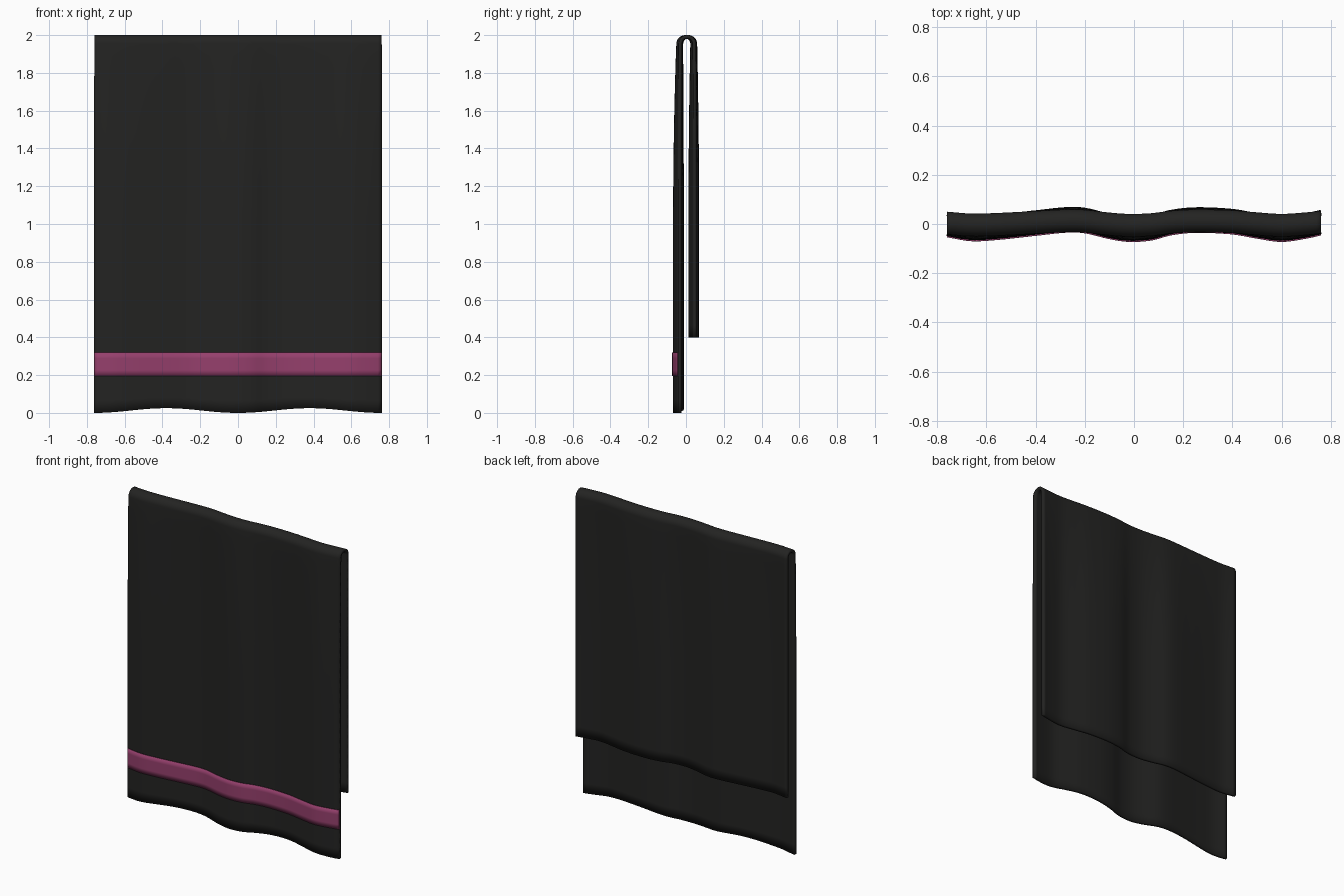
import bpy, math

if "Cube" in bpy.data.objects:
    bpy.data.objects.remove(bpy.data.objects["Cube"])

HALF_W, THICK, RAD = 0.76, 0.018, 0.037
NX = 76
Z_ARC = 2.0 - THICK / 2 - RAD

# Control points of the soft ripple across the width (x, strength)
RIPPLE = [(-.76, 0), (-.66, -.85), (-.55, -.55), (-.4, .3), (-.27, 1), (-.2, .85),
          (-.1, -.4), (-.02, -1), (.07, -.7), (.15, .4), (.25, .95), (.4, .6),
          (.5, -.3), (.6, -1), (.7, -.3), (.76, .4)]


def ripple(x):
    n = len(RIPPLE)
    i = max(k for k in range(n - 1) if x >= RIPPLE[k][0] - 1e-6)

    def slope(k):
        a, b = RIPPLE[max(k - 1, 0)], RIPPLE[min(k + 1, n - 1)]
        return (b[1] - a[1]) / (b[0] - a[0])
    (x0, y0), (x1, y1) = RIPPLE[i], RIPPLE[i + 1]
    h = x1 - x0
    t = (x - x0) / h
    return ((2*t**3 - 3*t*t + 1) * y0 + (t**3 - 2*t*t + t) * h * slope(i)
            + (3*t*t - 2*t**3) * y1 + (t**3 - t*t) * h * slope(i + 1))


def cloth_point(x, y, z, offset=0.0, lift=False):
    # folds deepen away from the top; front panel swings out slightly
    s = min(1.0, max(0.0, 2.0 - z))
    s = s * (2 - s)
    y += (0.008 + 0.011 * s) * ripple(x) + offset
    if y < 0 and z < Z_ARC:
        y -= 0.007 * s
    if lift:
        z += 0.025 * math.sin(math.pi * x / HALF_W) ** 2 * max(0, 1 - z / 0.2)
    return (x, y, z)


def sheet(name, profile, thickness, color, offset=0.0, lift=False):
    xs = [-HALF_W + 2 * HALF_W * i / NX for i in range(NX + 1)]
    m = len(profile)
    verts = [cloth_point(x, y, z, offset, lift) for x in xs for y, z in profile]
    faces = [(i*m + j, (i+1)*m + j, (i+1)*m + j + 1, i*m + j + 1)
             for i in range(NX) for j in range(m - 1)]
    me = bpy.data.meshes.new(name)
    me.from_pydata(verts, [], faces)
    ob = bpy.data.objects.new(name, me)
    bpy.context.collection.objects.link(ob)
    mod = ob.modifiers.new("thickness", 'SOLIDIFY')
    mod.thickness, mod.offset = thickness, 0
    mat = bpy.data.materials.new(name + "_color")
    mat.diffuse_color = color
    mat.use_nodes = True
    mat.node_tree.nodes["Principled BSDF"].inputs["Base Color"].default_value = mat.diffuse_color
    me.materials.append(mat)
    bpy.context.view_layer.objects.active = ob
    ob.select_set(True)
    bpy.ops.object.shade_smooth_by_angle(angle=math.radians(40))
    ob.select_set(False)
    return ob


# Towel: front panel up, over the fold, down the shorter back panel
YC = 0.004
front = [(YC - RAD, Z_ARC * k / 30) for k in range(30)]
fold = [(YC - RAD * math.cos(math.pi * k / 16), Z_ARC + RAD * math.sin(math.pi * k / 16))
        for k in range(17)]
back = [(YC + RAD, Z_ARC + (0.40 - Z_ARC) * k / 24) for k in range(1, 25)]
sheet("towel", front + fold + back, THICK, (0.017, 0.017, 0.016, 1), lift=True)

# Coloured stripe lying on the front panel
stripe = [(YC - RAD, 0.195 + 0.125 * k / 4) for k in range(5)]
sheet("stripe", stripe, 0.005, (0.30, 0.05, 0.15, 1), offset=-THICK / 2 - 0.0025)
